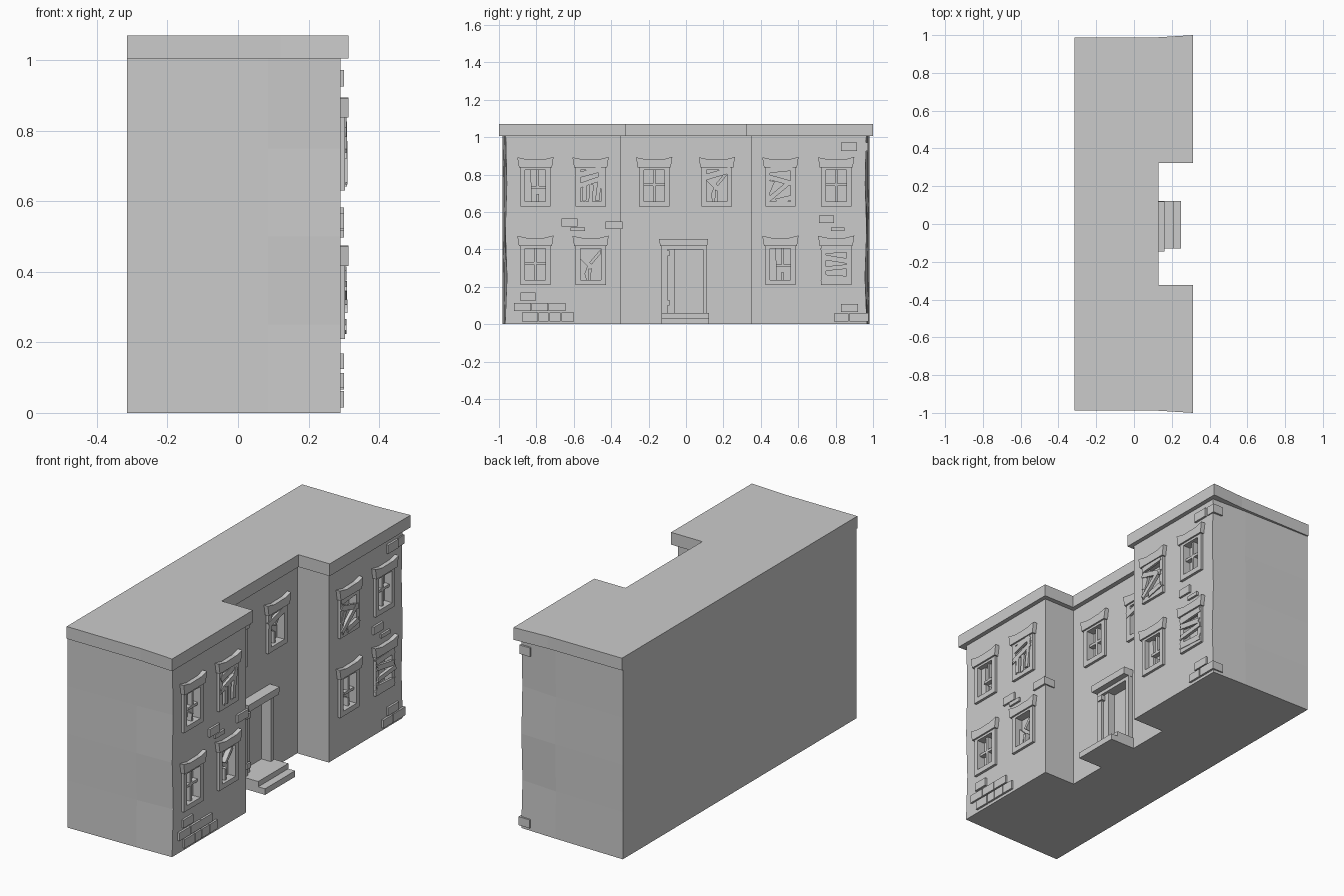
import bpy, bmesh, math, random
from mathutils import Vector

if "Cube" in bpy.data.objects:
    bpy.data.objects.remove(bpy.data.objects["Cube"])
random.seed(4)

WING, CORE, BACK = 0.29, 0.105, -0.315   # x of wing front, recessed front, back


def finish(bm, name):
    bmesh.ops.recalc_face_normals(bm, faces=bm.faces)
    me = bpy.data.meshes.new(name)
    bm.to_mesh(me)
    bm.free()
    ob = bpy.data.objects.new(name, me)
    bpy.context.collection.objects.link(ob)
    return ob


def loft(bm, rings):
    """Closed solid through rings of equal point count."""
    vr = [[bm.verts.new(p) for p in r] for r in rings]
    n = len(vr[0])
    for a, b in zip(vr, vr[1:]):
        for i in range(n):
            j = (i + 1) % n
            bm.faces.new((a[i], a[j], b[j], b[i]))
    bm.faces.new(vr[0][::-1])
    bm.faces.new(vr[-1])


def prism(bm, pts, x0, x1):
    """Facade outline (y, z) extruded along x."""
    loft(bm, [[(x, y, z) for y, z in pts] for x in (x0, x1)])


def box(bm, x0, x1, y0, y1, z0, z1):
    prism(bm, [(y0, z0), (y1, z0), (y1, z1), (y0, z1)], x0, x1)


def plank(bm, x0, x1, a, b, w):
    """Board from a to b with splintered ends."""
    a, b = Vector(a), Vector(b)
    d = (b - a).normalized()
    n = Vector((-d.y, d.x)) * w / 2
    j = [d * random.uniform(-.006, .006) for _ in range(6)]
    pts = [a - n + j[0], b - n + j[1], b + j[2] - d * .004, b + n + j[3],
           a + n + j[4], a + j[5] + d * .004]
    prism(bm, [tuple(p) for p in pts], x0, x1)


# wall body: slightly wavy outer corners
def wall_ring(z, w):
    half = [(WING, .347), (WING, .967 - w), (.085, .973 - w * .3), (BACK, .98)]
    right = [(CORE, .347)] + half
    return [(x, y, z) for x, y in right] + [(x, -y, z) for x, y in right[::-1]]


bm = bmesh.new()
loft(bm, [wall_ring(z, w) for z, w in
          ((0, 0), (.25, .01), (.5, .001), (.75, .009), (1.01, .003))])
walls = finish(bm, "walls")

# roof slab with cornice
half = [(.13, .322), (.313, .322), (.313, 1.0), (.12, .988), (BACK, .987)]
outline = half + [(x, -y) for x, y in half[::-1]]
bm = bmesh.new()
loft(bm, [[(x, y, z) for x, y in outline] for z in (1.005, 1.07)])
finish(bm, "roof")

# windows: centre y, frame bottom z, wall x, style
windows = [(-.805, .63, WING, "broken"), (-.51, .63, WING, "slanted"),
           (-.17, .63, CORE, "cross"), (.165, .63, CORE, "hanging"),
           (.505, .63, WING, "boarded"), (.803, .63, WING, "cross"),
           (-.805, .21, WING, "cross"), (-.51, .21, WING, "shard"),
           (.505, .21, WING, "broken"), (.803, .21, WING, "level")]
BOARDS = {
    "slanted": [((-.07, .165), (.06, .20), .03), ((-.075, .105), (.07, .155), .026),
                ((-.035, .02), (-.03, .12), .022), ((.0, .02), (.005, .12), .022),
                ((.035, .03), (.055, .19), .022)],
    "hanging": [((-.08, .15), (.075, .195), .032)],
    "boarded": [((-.075, .19), (.07, .205), .028), ((-.075, .16), (.07, .12), .026),
                ((-.07, .03), (.05, .13), .024), ((-.07, .07), (-.04, .14), .024),
                ((-.03, .025), (.075, .05), .028)],
    "level": [((-.08, .18), (.08, .19), .03), ((-.08, .15), (.075, .125), .028),
              ((-.075, .085), (.08, .10), .024), ((-.08, .04), (.08, .03), .032)],
}
frames, lintels, bars, boards, cut = (bmesh.new() for _ in range(5))
for cy, z, x, style in windows:
    box(cut, x - .03, x + .05, cy - .055, cy + .055, z + .027, z + .195)
    # frame: two jambs, sill and head
    for s in (-1, 1):
        box(frames, x - .02, x + .014, *sorted((cy + s * .055, cy + s * .081)), z, z + .22)
    box(frames, x - .02, x + .014, cy - .055, cy + .055, z, z + .027)
    box(frames, x - .02, x + .014, cy - .055, cy + .055, z + .195, z + .22)
    # sagging lintel
    prism(lintels, [(cy - .088, z + .207), (cy + .088, z + .207), (cy + .097, z + .264),
                    (cy + .05, z + .252), (cy - .04, z + .25), (cy - .097, z + .262)],
          x - .01, x + .023)
    # glazing bars, whole or broken
    bx = (x - .028, x - .002)
    if style == "cross":
        box(bars, *bx, cy - .007, cy + .007, z + .02, z + .2)
        box(bars, *bx, cy - .055, cy + .055, z + .108, z + .122)
    elif style == "broken":
        box(bars, *bx, cy + .006, cy + .02, z + .1, z + .2)
        box(bars, *bx, cy - .025, cy + .055, z + .095, z + .109)
        prism(bars, [(cy - .055, z + .027), (cy - .02, z + .027), (cy - .024, z + .195),
                     (cy - .055, z + .195)], x - .028, x - .012)
        plank(bars, *bx, (cy + .01, z + .02), (cy + .013, z + .07), .012)
    elif style in ("shard", "hanging"):
        prism(bars, [(cy - .055, z + .027), (cy - .02, z + .027), (cy - .03, z + .06),
                     (cy - .015, z + .1), (cy - .055, z + .14)], x - .028, x - .014)
        plank(bars, *bx, (cy - .005, z + .02), (cy - .003, z + .085), .014)
        plank(bars, *bx, (cy + .0, z + .115), (cy + .055, z + .18), .016)
    for i, (a, b, w) in enumerate(BOARDS.get(style, [])):
        plank(boards, x + .004, x + .017 + .002 * (i % 3),
              (cy + a[0], z + a[1]), (cy + b[0], z + b[1]), w)
finish(frames, "window_frames")
finish(lintels, "window_lintels")
finish(bars, "glazing_bars")
finish(boards, "window_boards")

# door: recessed opening, frame, lintel, hinges
box(cut, CORE - .03, CORE + .05, -.1, .09, .055, .4)
cutter = finish(cut, "opening_cutter")
cutter.hide_render = True
mod = walls.modifiers.new("openings", 'BOOLEAN')
mod.object, mod.operation, mod.solver = cutter, 'DIFFERENCE', 'EXACT'
bpy.context.view_layer.objects.active = walls
bpy.ops.object.modifier_apply(modifier="openings")
bpy.data.objects.remove(cutter)

bm = bmesh.new()
box(bm, CORE - .02, CORE + .025, -.13, -.1, .03, .425)
box(bm, CORE - .02, CORE + .025, .09, .112, .03, .425)
box(bm, CORE - .02, CORE + .025, -.1, .09, .4, .425)
finish(bm, "door_frame")
bm = bmesh.new()
box(bm, CORE - .028, CORE + .01, -.1, -.062, .06, .4)
finish(bm, "door_edge")
bm = bmesh.new()
prism(bm, [(-.138, .418), (.113, .418), (.118, .455), (-.145, .455)], CORE - .01, .162)
finish(bm, "door_lintel")
bm = bmesh.new()
for z in (.1, .365):
    box(bm, CORE, CORE + .033, -.12, -.088, z, z + .028)
finish(bm, "hinges")

# entrance steps
bm = bmesh.new()
box(bm, CORE - .03, .21, -.13, .122, 0, .06)
box(bm, CORE - .03, .25, -.13, .122, 0, .032)
finish(bm, "steps")

# exposed bricks on the wing fronts: y0, y1, z0, z1
bm = bmesh.new()
for y0, y1, z0, z1 in [
        (.83, .915, .925, .972), (-.665, -.58, .522, .565), (-.617, -.54, .497, .518),
        (.71, .79, .54, .582), (.775, .848, .498, .518), (-.885, -.805, .125, .168),
        (-.92, -.83, .07, .113), (-.826, -.738, .07, .113), (-.734, -.645, .07, .113),
        (-.877, -.792, .015, .062), (-.73, -.67, .015, .062), (-.788, -.734, .015, .062),
        (-.666, -.6, .015, .062), (.83, .92, .066, .108), (.79, .868, .015, .058)]:
    box(bm, WING - .01, WING + .011, y0, y1, z0, z1)
# bricks wrapping round corners
box(bm, .235, WING + .011, .874, .975, .015, .06)
box(bm, .235, WING + .006, .925, .974, .925, .972)
box(bm, .235, WING + .011, -.43, -.34, .508, .55)
finish(bm, "exposed_bricks")
